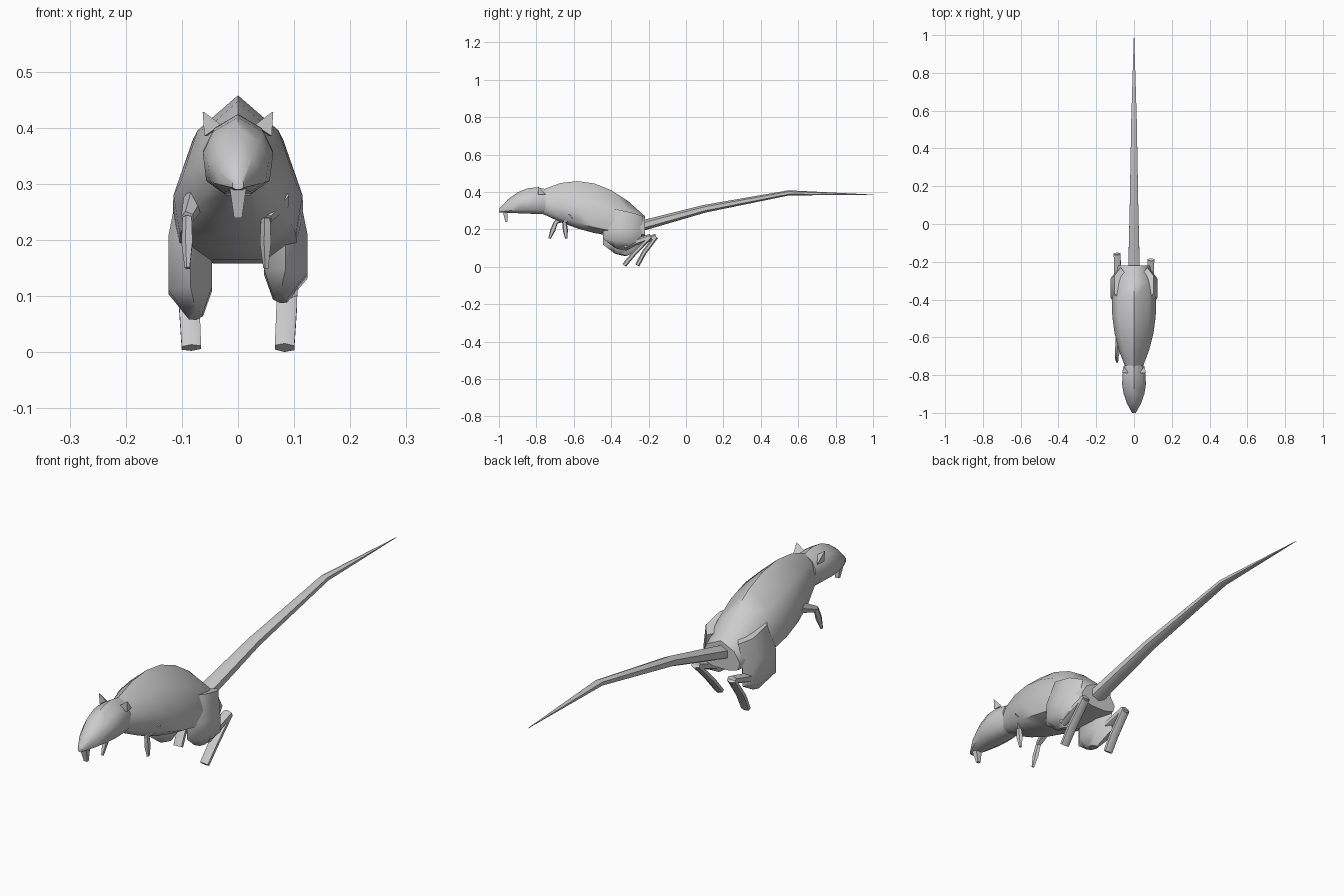
import bpy, bmesh, math
from mathutils import Vector

cube = bpy.data.objects.get("Cube")
if cube:
    bpy.data.objects.remove(cube, do_unlink=True)

grey = bpy.data.materials.new("grey_fur")
grey.use_nodes = True
grey.diffuse_color = (0.6, 0.6, 0.6, 1)
grey.node_tree.nodes["Principled BSDF"].inputs["Base Color"].default_value = grey.diffuse_color


def loft(name, rings, sharp_angle=50):
    """Skin a list of point rings and close both ends."""
    bm = bmesh.new()
    loops = [[bm.verts.new(point) for point in ring] for ring in rings]
    count = len(loops[0])
    for first, second in zip(loops, loops[1:]):
        for i in range(count):
            j = (i + 1) % count
            bm.faces.new((first[i], first[j], second[j], second[i]))
    bm.faces.new(loops[0])
    bm.faces.new(loops[-1])
    bmesh.ops.recalc_face_normals(bm, faces=bm.faces)
    mesh = bpy.data.meshes.new(name)
    bm.to_mesh(mesh)
    bm.free()
    mesh.materials.append(grey)
    part = bpy.data.objects.new(name, mesh)
    bpy.context.collection.objects.link(part)
    bpy.ops.object.select_all(action='DESELECT')
    part.select_set(True)
    bpy.context.view_layer.objects.active = part
    bpy.ops.object.shade_smooth_by_angle(angle=math.radians(sharp_angle))


def bend(t, start, middle, end):
    """Smooth curve through a start, middle and end value."""
    return (start * (1 - t) * (1 - 2 * t) + 4 * middle * t * (1 - t)
            + end * t * (2 * t - 1))


def section(y, width, top, middle, bottom):
    """Eight-sided cross-section: ridge on top, widest at the middle, flat belly."""
    shoulder = middle + (top - middle) * 0.6
    flank = bottom + (middle - bottom) * 0.3
    half = [(width * 0.7, shoulder), (width, middle),
            (width * 0.9, flank), (width * 0.4, bottom)]
    mirrored = [(-x, z) for x, z in reversed(half)]
    return [(x, y, z) for x, z in [(0, top)] + half + mirrored]


def trunk(name, front, back, steps, **curves):
    """Loft whose width, top, middle and bottom each follow a smooth curve."""
    rings = []
    for i in range(steps + 1):
        t = i / steps
        sizes = {key: bend(t, *values) for key, values in curves.items()}
        rings.append(section(front + (back - front) * t, **sizes))
    loft(name, rings)


def tube(name, path, radii, flatten=1.0, sides=6):
    """Limb along a path; flatten scales the radius fore and aft."""
    points = [Vector(point) for point in path]
    rings = []
    for i, (point, radius) in enumerate(zip(points, radii)):
        along = points[min(i + 1, len(points) - 1)] - points[max(i - 1, 0)]
        along.normalize()
        across = Vector((1, 0, 0))
        across = (across - along * along.x).normalized()
        deep = along.cross(across) * flatten
        angles = [math.tau * (k + 0.5) / sides for k in range(sides)]
        rings.append([point + radius * (across * math.cos(a) + deep * math.sin(a))
                      for a in angles])
    loft(name, rings)


# Body with an arched back, narrowing into the neck
trunk("body", front=-0.76, back=-0.22, steps=6,
      width=(0.045, 0.115, 0.085), top=(0.415, 0.445, 0.27),
      middle=(0.34, 0.28, 0.2), bottom=(0.28, 0.18, 0.16))

# Head tapering to the snout
trunk("head", front=-0.75, back=-1, steps=5,
      width=(0.05, 0.06, 0.01), top=(0.415, 0.41, 0.31),
      middle=(0.36, 0.35, 0.3), bottom=(0.28, 0.285, 0.29))

# Front teeth under the snout
tube("front_teeth", [(0, -0.97, 0.31), (0, -0.96, 0.24)],
     radii=(0.024, 0.01), flatten=0.8, sides=4)

# Long tail, rising then levelling out
tube("tail", [(0, -0.27, 0.21), (0, 0.1, 0.31), (0, 0.55, 0.395), (0, 1, 0.385)],
     radii=(0.036, 0.026, 0.017, 0.001), flatten=0.8)

# Paired parts; each side is at a different point in its stride
for label, side, lift, heel, toe, paw, reach in (
        ("left", 1, 0.03, -0.19, -0.33, -0.64, 0.05),
        ("right", -1, 0, -0.16, -0.26, -0.73, 0.09)):

    def place(x, y, z):
        return Vector((side * x, y, z))

    # Pointed ear
    tip = place(0.063, -0.79, 0.43)
    inner = place(0.03, -0.79, 0.405)
    outer = place(0.06, -0.79, 0.385)
    rear = place(0.055, -0.75, 0.385)
    loft(label + "_ear", [[corner.lerp(tip, f) for corner in (inner, outer, rear)]
                          for f in (0, 0.95)], sharp_angle=30)

    # Thigh flaring out below the hip
    tube(label + "_thigh",
         [place(0.07, -0.32, 0.29), place(0.085, -0.34, 0.2),
          place(0.085, -0.34, 0.11 + lift), place(0.075, -0.35, 0.065 + lift)],
         radii=(0.04, 0.045, 0.045, 0.015), flatten=2.3)

    # Shin running back to the heel, then the hind foot reaching forward
    knee = place(0.085, -0.33, 0.11)
    ankle = place(0.09, heel, 0.16)
    toes = place(0.083, toe, 0.008)
    sole = ankle.lerp(toes, 0.5) + place(0, -0.015, -0.01)
    tube(label + "_shin", [knee, ankle], radii=(0.024, 0.02), flatten=0.8)
    tube(label + "_hind_foot", [ankle, sole, toes],
         radii=(0.02, 0.021, 0.02), flatten=0.6)

    # Upper arm and forearm
    shoulder = place(0.075, -0.61, 0.275)
    elbow = place(reach, paw / 2 - 0.33, 0.24)
    hand = place(reach, paw, 0.15)
    wrist = elbow.lerp(hand, 0.5)
    tube(label + "_upper_arm", [shoulder, elbow], radii=(0.022, 0.012), sides=5)
    tube(label + "_forearm", [elbow, wrist, hand],
         radii=(0.009, 0.011, 0.005), flatten=1.3, sides=5)
